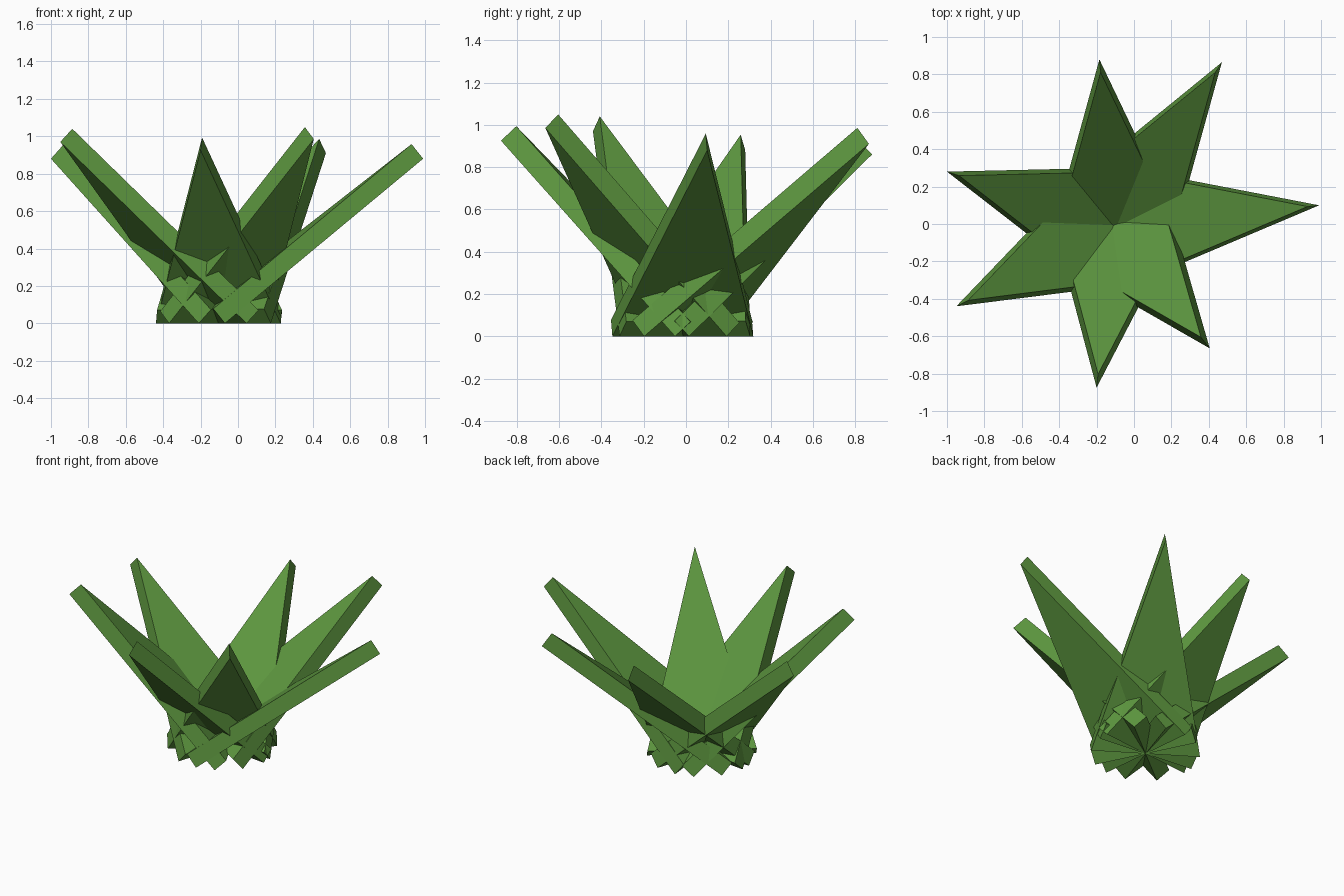
import bpy, bmesh
from mathutils import Vector

if "Cube" in bpy.data.objects:
    bpy.data.objects.remove(bpy.data.objects["Cube"])

green = bpy.data.materials.new("leaf green")
green.diffuse_color = (0.11, 0.31, 0.05, 1)
green.use_nodes = True
green.node_tree.nodes["Principled BSDF"].inputs["Base Color"].default_value = green.diffuse_color

CENTRE = Vector((-0.105, -0.015, 0))
HALF_WIDTH = 0.335
THICKNESS = 0.1

# outer tip of every leaf
TIPS = [
    (0.99, 0.10, 0.88), (0.47, 0.865, 0.91), (-0.185, 0.88, 0.86),
    (-1.0, 0.28, 0.88), (-0.95, -0.44, 0.97), (-0.20, -0.875, 0.925),
    (0.405, -0.665, 0.985),
]


def leaf(name, tip):
    """Thick triangular blade rising from the plant's centre to its tip."""
    tip = Vector(tip)
    along = (tip - CENTRE).normalized()
    side = Vector((0, 0, 1)).cross(along).normalized()
    up = along.cross(side).normalized() * THICKNESS
    outline = [CENTRE - side * HALF_WIDTH, tip, CENTRE + side * HALF_WIDTH]
    bm = bmesh.new()
    low = [bm.verts.new(p) for p in outline]
    high = [bm.verts.new(p + up) for p in outline]
    bm.faces.new(low[::-1])
    bm.faces.new(high)
    for i in range(3):
        j = (i + 1) % 3
        bm.faces.new((low[i], low[j], high[j], high[i]))
    bmesh.ops.recalc_face_normals(bm, faces=bm.faces)
    mesh = bpy.data.meshes.new(name)
    bm.to_mesh(mesh)
    bm.free()
    mesh.materials.append(green)
    bpy.context.collection.objects.link(bpy.data.objects.new(name, mesh))


# ring of leaves
for n, tip in enumerate(TIPS, 1):
    leaf(f"leaf_{n}", tip)
